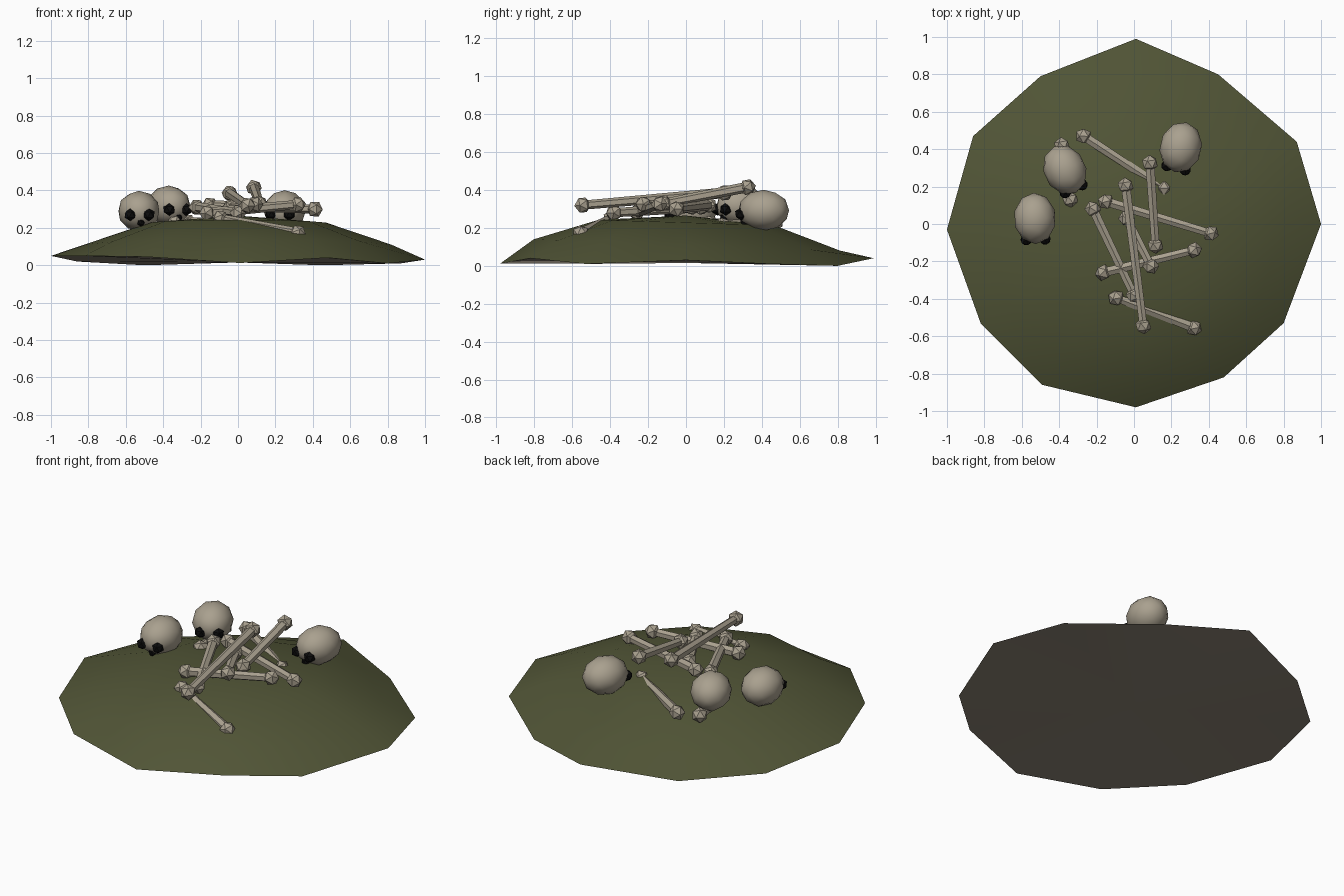
import bpy, bmesh, math
from mathutils import Vector, Matrix

if "Cube" in bpy.data.objects:
    bpy.data.objects.remove(bpy.data.objects["Cube"])


def mat(name, rgb):
    m = bpy.data.materials.new(name)
    m.diffuse_color = (*rgb, 1)
    m.use_nodes = True
    m.node_tree.nodes["Principled BSDF"].inputs["Base Color"].default_value = m.diffuse_color
    return m


MOSS = mat("moss green", (0.082, 0.09, 0.037))
EARTH = mat("underside grey brown", (0.27, 0.235, 0.185))
BONE = mat("old bone", (0.40, 0.355, 0.275))
BLACK = mat("socket black", (0.004, 0.004, 0.004))


def finish(bm, name, mats, smooth=False):
    bmesh.ops.recalc_face_normals(bm, faces=bm.faces)
    me = bpy.data.meshes.new(name)
    bm.to_mesh(me)
    bm.free()
    for m in mats:
        me.materials.append(m)
    ob = bpy.data.objects.new(name, me)
    bpy.context.collection.objects.link(ob)
    if smooth:
        for o in bpy.context.selected_objects:
            o.select_set(False)
        ob.select_set(True)
        bpy.context.view_layer.objects.active = ob
        bpy.ops.object.shade_smooth_by_angle(angle=math.radians(40))
    return ob


# Mound: uneven twelve-sided rim, two inner rings and a crown
RIM = [(.01, .99, .04), (.45, .80, 0), (.87, .44, .01), (1, 0, .03),
       (.80, -.53, .01), (.48, -.82, .04), (.01, -.98, .012), (-.49, -.86, .045),
       (-.82, -.53, .05), (-1, -.03, .05), (-.86, .47, .02), (-.50, .79, 0)]
bm = bmesh.new()
rings = [[bm.verts.new(p) for p in RIM]]
for scale, height, tilt in ((.82, .11, -.03), (.47, .228, -.015)):
    rings.append([bm.verts.new((x * scale, y * scale, height + tilt * y)) for x, y, z in RIM])
crown = bm.verts.new((0, 0, .265))
base = bm.verts.new((0, 0, .015))
n = len(RIM)
for i in range(n):
    j = (i + 1) % n
    for lo, hi in zip(rings, rings[1:]):
        bm.faces.new((lo[i], lo[j], hi[j], hi[i]))
    bm.faces.new((rings[-1][i], rings[-1][j], crown))
    f = bm.faces.new((rings[0][j], rings[0][i], base))
    f.material_index = 1
finish(bm, "mound", [MOSS, EARTH], smooth=True)


# Bones: six-sided shaft with a faceted knob at each end
def bone(name, a, b):
    a, b = Vector(a), Vector(b)
    d = b - a
    rot = d.to_track_quat('Z', 'Y').to_matrix().to_4x4()
    bm = bmesh.new()
    bmesh.ops.create_cone(bm, cap_ends=True, segments=6, radius1=.028, radius2=.024,
                          depth=d.length, matrix=Matrix.Translation((a + b) / 2) @ rot)
    for p in (a, b):
        bmesh.ops.create_icosphere(bm, subdivisions=1, radius=.045,
                                   matrix=Matrix.Translation(p) @ rot)
    finish(bm, name, [BONE])


BONES = [((-.27, .47, .23), (.16, .19, .215)),
         ((-.22, .08, .31), (0, -.38, .28)),
         ((-.15, .12, .32), (.41, -.05, .30)),
         ((-.045, .205, .385), (.05, -.545, .32)),
         ((.085, .325, .415), (.115, -.115, .33)),
         ((-.04, .03, .31), (.09, -.225, .325)),
         ((-.165, -.26, .28), (.32, -.14, .325)),
         ((.32, -.555, .172), (-.095, -.395, .25)),
         ((-.385, .42, .225), (-.34, .13, .225))]
for i, (a, b) in enumerate(BONES, 1):
    bone(f"bone_{i}", a, b)


# Skulls: egg-shaped cranium with black eye sockets and nose
def skull(name, loc, turn):
    place = Matrix.Translation(loc) @ Matrix.Rotation(math.radians(turn), 4, 'Z')
    bm = bmesh.new()
    bmesh.ops.create_icosphere(bm, subdivisions=2, radius=1,
                               matrix=place @ Matrix.Diagonal((.113, .137, .108, 1)))
    finish(bm, name + "_cranium", [BONE], smooth=True)
    bm = bmesh.new()
    for x, y, z, r in ((-.05, -.112, -.02, .034), (.05, -.112, -.02, .034),
                       (.008, -.104, -.062, .022)):
        bmesh.ops.create_icosphere(bm, subdivisions=1, radius=r,
                                   matrix=place @ Matrix.Translation((x, y, z)))
    finish(bm, name + "_sockets", [BLACK])


skull("skull_left", (-.53, .03, .29), 2)
skull("skull_back", (-.37, .29, .318), 25)
skull("skull_right", (.25, .41, .293), -13)
